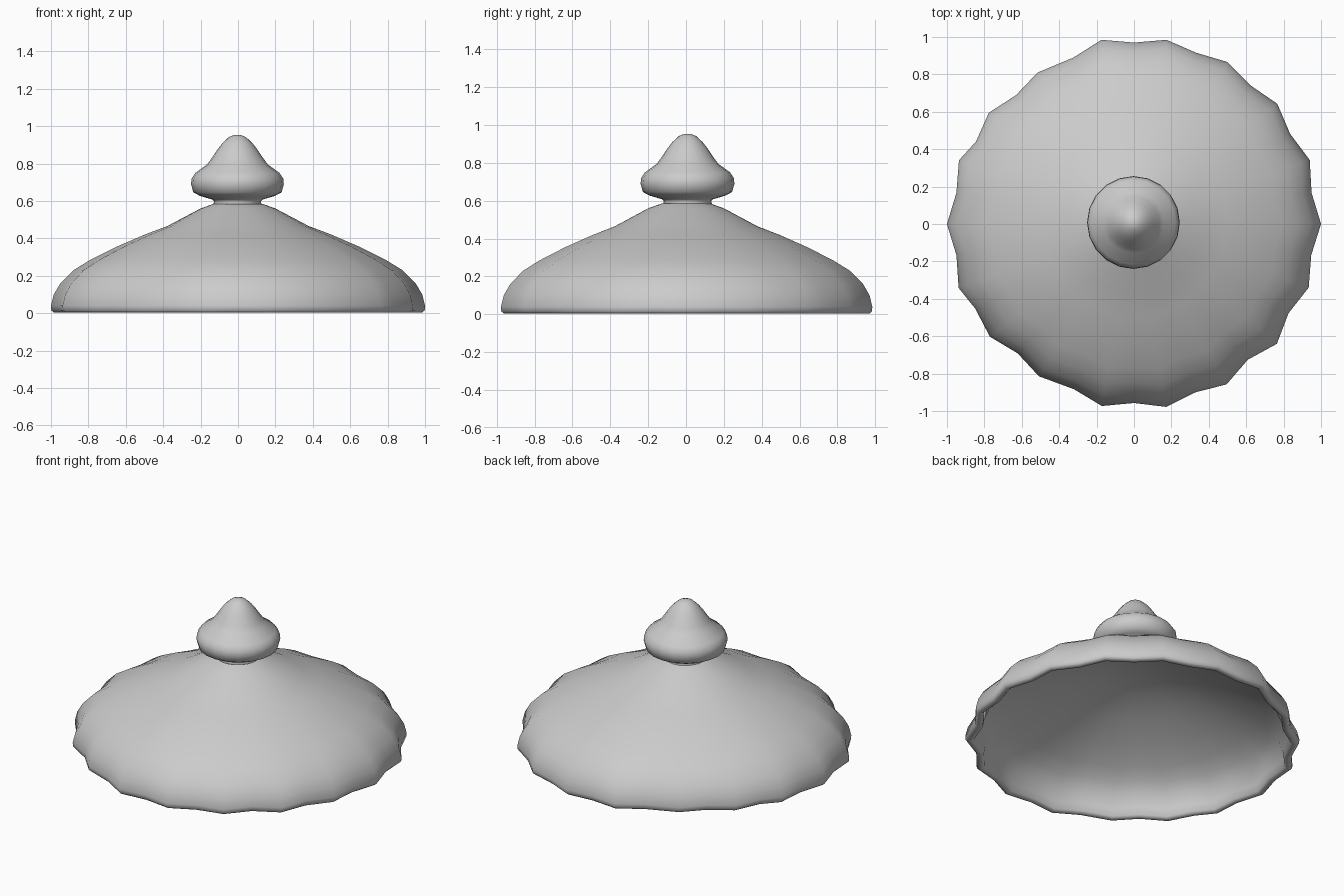
import bpy
import bmesh
from math import sin, cos, radians

cube = bpy.data.objects.get("Cube")
if cube:
    bpy.data.objects.remove(cube, do_unlink=True)

grey = bpy.data.materials.new("plain_grey")
grey.use_nodes = True
tone = (0.6, 0.6, 0.6, 1.0)
grey.diffuse_color = tone
grey.node_tree.nodes["Principled BSDF"].inputs["Base Color"].default_value = tone


def lathe(name, profile, sides, shape, center=(0, 0)):
    """Spin a profile of (radius, height); shape(side, radius) gives ring scale and turn."""
    bm = bmesh.new()
    rings = []
    for radius, height in profile:
        if radius == 0:
            rings.append([bm.verts.new((center[0], center[1], height))] * sides)
            continue
        ring = []
        for i in range(sides):
            scale, turn = shape(i, radius)
            a = radians(360 * i / sides + turn)
            r = radius * scale
            ring.append(bm.verts.new((center[0] + r * cos(a), center[1] + r * sin(a), height)))
        rings.append(ring)
    for low, high in zip(rings, rings[1:]):
        for i in range(sides):
            j = (i + 1) % sides
            corners = dict.fromkeys((low[i], low[j], high[j], high[i]))
            bm.faces.new(list(corners))
    bmesh.ops.recalc_face_normals(bm, faces=bm.faces)
    mesh = bpy.data.meshes.new(name)
    bm.to_mesh(mesh)
    bm.free()
    mesh.materials.append(grey)
    obj = bpy.data.objects.new(name, mesh)
    bpy.context.collection.objects.link(obj)
    bpy.ops.object.select_all(action='DESELECT')
    obj.select_set(True)
    bpy.context.view_layer.objects.active = obj
    bpy.ops.object.shade_smooth_by_angle(angle=radians(60))


# Hand-shaped rim: crests and hollows alternate, softer toward the right side
rim = [1, .964, 1, .964, 1, .968, 1, .974, 1, .97, 1, .947, .96, .934, .978, .953, .996, .964,
       1, .964, .998, .962, .978, .93, .96, .94, .988, .957, .993, .958, .99, .947, .997, .954,
       .994, .962]


def scallop(side, radius):
    fade = min(max((radius - 0.2) / 0.7, 0), 1)
    turn = 0
    if 12 <= side <= 15:
        turn = 2.5
    elif 21 <= side <= 24:
        turn = -2
    return 1 - (1 - rim[side]) * fade, turn * fade


# Fluted lid: outer skin down to the rim, then up to a shallow domed ceiling
outer = [(0.13, 0.585), (0.2, 0.56), (0.38, 0.465), (0.5, 0.42), (0.65, 0.355),
         (0.79, 0.285), (0.88, 0.23), (0.95, 0.16), (0.985, 0.1), (1.0, 0.04),
         (0.998, 0.015), (0.985, 0.004)]
inner = [(0.965, 0.003), (0.95, 0.015), (0.943, 0.06), (0.91, 0.135), (0.85, 0.195),
         (0.76, 0.247), (0.62, 0.312), (0.4, 0.395), (0.2, 0.45), (0, 0.472)]
lathe("lid", outer + inner, 36, scallop)

# Pointed knob on a short neck
knob = [(0.13, 0.58), (0.125, 0.598), (0.135, 0.608), (0.2, 0.627), (0.236, 0.646),
        (0.248, 0.69), (0.245, 0.72), (0.225, 0.75), (0.163, 0.795), (0.137, 0.83),
        (0.107, 0.875), (0.08, 0.91), (0.045, 0.942), (0.02, 0.952), (0, 0.954)]
lathe("knob", knob, 20, lambda side, radius: (1, 0), center=(-0.003, 0.008))
